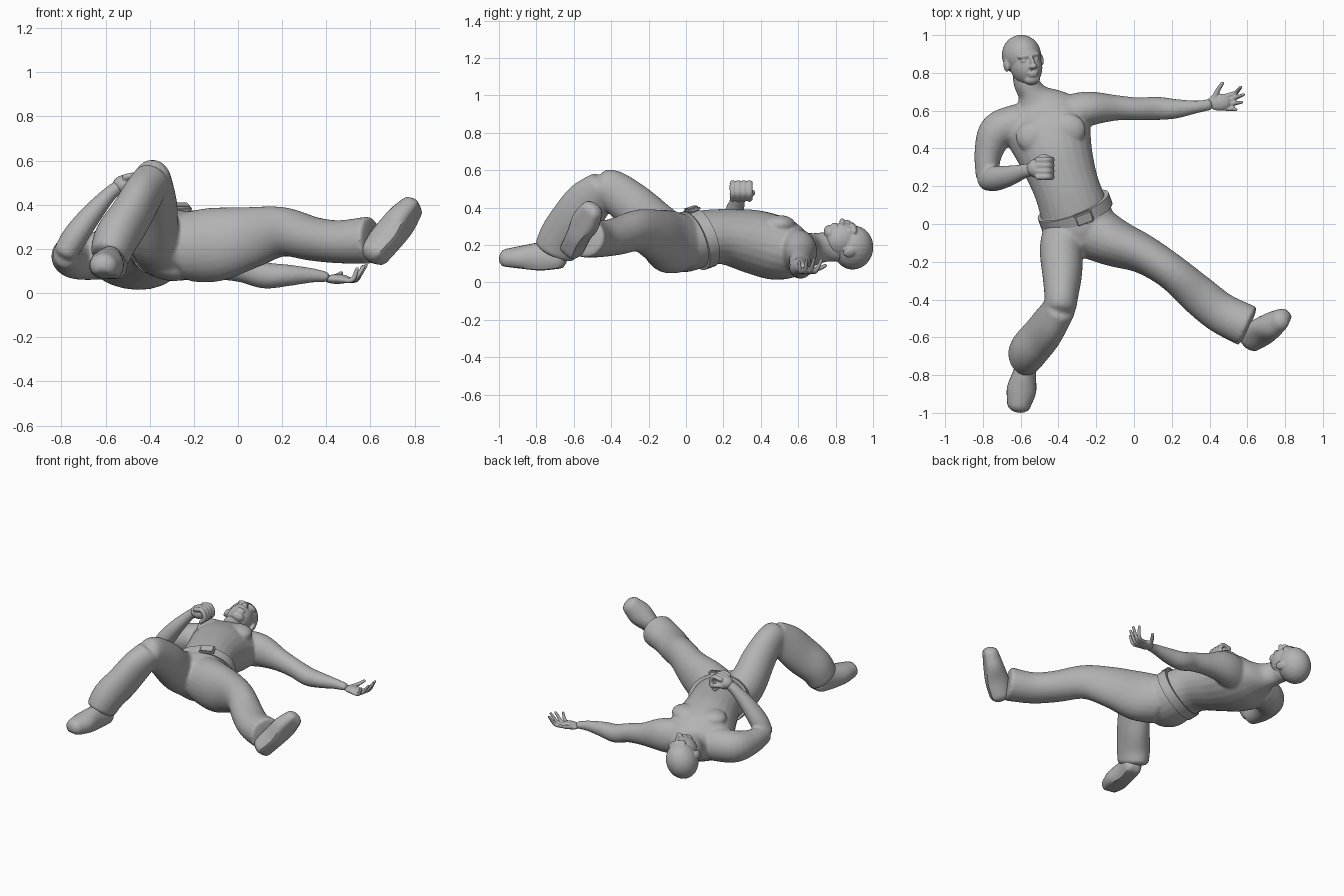
import bpy, bmesh, math
from mathutils import Vector, Matrix

cube = bpy.data.objects.get("Cube")
if cube:
    bpy.data.objects.remove(cube, do_unlink=True)

GREY = (0.45, 0.45, 0.45, 1)
mat = bpy.data.materials.new("plain grey")
mat.use_nodes = True
mat.diffuse_color = GREY
mat.node_tree.nodes["Principled BSDF"].inputs["Base Color"].default_value = GREY


def spline(stations, steps):
    """Smooth curve through stations of (x, y, z, half width, half depth)."""
    p = [Vector(s) for s in stations]
    p = [2 * p[0] - p[1]] + p + [2 * p[-1] - p[-2]]
    out = []
    for i in range(1, len(p) - 2):
        a, b, c, d = p[i - 1:i + 3]
        for k in range(steps):
            t = k / steps
            out.append((2 * b + (c - a) * t + (2 * a - 5 * b + 4 * c - d) * t ** 2
                        + (3 * b - a - 3 * c + d) * t ** 3) / 2)
    return out + [p[-2]]


def loft(bm, stations, side, cap=0.6, sides=24, steps=5, sole=None):
    """Elliptical tube with rounded ends; sole flattens its underside."""
    pts = spline(stations, steps)
    rows = []
    for i, s in enumerate(pts):
        t = (pts[min(i + 1, len(pts) - 1)].xyz - pts[max(i - 1, 0)].xyz)
        rows.append((s.xyz, t.normalized(), s[3], s[4]))

    def rounded(row, sign):
        c, t, a, b = row
        r = min(a, b) * cap * sign
        return [(c + t * r * math.sin(q), t, a * math.cos(q), b * math.cos(q))
                for q in (0.5, 1.0, 1.3, 1.5)]
    if cap:
        rows = rounded(rows[0], -1)[::-1] + rows + rounded(rows[-1], 1)
    rings = []
    for c, t, a, b in rows:
        u = Vector(side)
        u = (u - t * u.dot(t)).normalized()
        v = t.cross(u)
        ring = []
        for k in range(sides):
            q = math.tau * k / sides
            h = math.sin(q) if sole is None else max(math.sin(q), -sole)
            ring.append(bm.verts.new(c + u * a * math.cos(q) + v * b * h))
        rings.append(ring)
    for r, s in zip(rings, rings[1:]):
        for k in range(sides):
            n = (k + 1) % sides
            bm.faces.new((r[k], r[n], s[n], s[k]))
    bm.faces.new(rings[0][::-1])
    bm.faces.new(rings[-1])


def ball(bm, loc, radii, frame=Matrix()):
    m = frame @ Matrix.Translation(loc) @ Matrix.Diagonal((*radii, 1))
    bmesh.ops.create_uvsphere(bm, u_segments=24, v_segments=16, radius=1, matrix=m)


def frame_from(origin, x, y, z):
    m = Matrix((x, y, z)).transposed().to_4x4()
    m.translation = origin
    return m


def finish(bm, name, voxel=None, smooth=4):
    """Make the object; a voxel size fuses overlapping pieces into one skin."""
    bmesh.ops.recalc_face_normals(bm, faces=bm.faces)
    for f in bm.faces:
        f.smooth = True
    me = bpy.data.meshes.new(name)
    bm.to_mesh(me)
    bm.free()
    me.materials.append(mat)
    ob = bpy.data.objects.new(name, me)
    bpy.context.collection.objects.link(ob)
    if voxel:
        mod = ob.modifiers.new("fuse", 'REMESH')
        mod.mode = 'VOXEL'
        mod.voxel_size = voxel
        mod.use_smooth_shade = True
        mod = ob.modifiers.new("soften", 'SMOOTH')
        mod.factor = 0.5
        mod.iterations = smooth
    else:
        bpy.context.view_layer.objects.active = ob
        ob.select_set(True)
        bpy.ops.object.shade_smooth_by_angle(angle=math.radians(40))
        ob.select_set(False)


X, Y = (1, 0, 0), (0, 1, 0)

# Torso with neck, chest muscles and both arms
bm = bmesh.new()
loft(bm, [(-.31, .02, .22, .18, .15), (-.32, .08, .235, .18, .15), (-.36, .2, .245, .175, .148),
          (-.41, .35, .22, .195, .17), (-.45, .48, .185, .225, .172), (-.48, .56, .17, .23, .15),
          (-.51, .63, .17, .16, .105), (-.54, .69, .18, .08, .085), (-.57, .75, .19, .068, .08),
          (-.58, .82, .19, .065, .08)], (1, .23, 0))
for loc in ((-.35, .5, .31), (-.53, .46, .31)):
    ball(bm, loc, (.095, .085, .05))
loft(bm, [(-.36, .58, .17, .1, .12), (-.24, .61, .165, .092, .11), (-.1, .615, .135, .068, .075),
          (.02, .61, .11, .06, .062), (.12, .612, .08, .062, .06), (.22, .61, .08, .052, .05),
          (.33, .62, .08, .034, .034), (.4, .632, .073, .03, .024)], Y)
loft(bm, [(-.6, .54, .17, .1, .11), (-.72, .49, .165, .1, .105), (-.77, .38, .165, .075, .085),
          (-.78, .25, .175, .058, .066)], X)
loft(bm, [(-.78, .235, .185, .058, .055), (-.735, .24, .26, .066, .058),
          (-.66, .255, .36, .055, .048), (-.58, .28, .45, .038, .034),
          (-.54, .29, .48, .036, .032)], Y)
finish(bm, "torso_and_arms", .009, 6)

# Head, turned a little toward its left
up = Vector((-.18, .98, 0)).normalized()
fwd = Vector((.35, .06, .93))
fwd = (fwd - up * fwd.dot(up)).normalized()
head = frame_from((-.585, .875, .205), fwd.cross(up), fwd, up)
bm = bmesh.new()
ball(bm, (0, -.02, .02), (.102, .12, .108), head)
ball(bm, (0, .02, -.045), (.083, .095, .1), head)
ball(bm, (0, .07, -.115), (.045, .035, .03), head)
ball(bm, (0, .09, .012), (.066, .027, .018), head)
ball(bm, (0, .118, -.03), (.012, .022, .035), head)
ball(bm, (0, .12, -.05), (.022, .028, .014), head)
ball(bm, (0, .105, -.083), (.03, .016, .008), head)
ball(bm, (0, .104, -.096), (.026, .015, .008), head)
for s in (-1, 1):
    ball(bm, (s * .1, -.01, -.02), (.012, .026, .034), head)
    ball(bm, (s * .036, .09, -.012), (.018, .018, .01), head)
finish(bm, "head", .006, 3)

# Open hand, palm up
bm = bmesh.new()
ball(bm, (.45, .645, .063), (.062, .045, .022))
tips = ((.565, .725, .12), (.58, .685, .125), (.57, .645, .12), (.54, .605, .11))
for i, tip in enumerate(tips):
    y = .672 - i * .02
    mid = (.535 - i * .006, y * .6 + tip[1] * .4, .06)
    loft(bm, [(.46, y, .06, .012, .012), (*mid, .012, .012), (*tip, .009, .009)], Y, 1, 10)
loft(bm, [(.42, .66, .065, .016, .016), (.445, .71, .075, .013, .013),
          (.468, .745, .09, .01, .01)], X, 1, 10)
finish(bm, "open_hand", .005, 2)

# Fist with curled fingers
bm = bmesh.new()
ball(bm, (-.51, .295, .49), (.058, .052, .045))
for i in range(4):
    y = .25 + i * .03
    loft(bm, [(x, y, z, .017, .015) for x, z in
              ((-.51, .525), (-.455, .53), (-.435, .48), (-.465, .445))], Y, 1, 10)
loft(bm, [(-.52, .33, .48, .018, .018), (-.48, .355, .48, .016, .016),
          (-.445, .345, .465, .013, .013)], (0, 0, 1), 1, 10)
finish(bm, "fist", .006, 2)

# Trousers: seat, stretched leg, and bent leg in two pieces
bm = bmesh.new()
loft(bm, [(-.32, .08, .235, .185, .152), (-.29, -.02, .215, .195, .162),
          (-.27, -.1, .21, .165, .145)], (.93, .37, 0), .3)
loft(bm, [(-.22, -.04, .21, .15, .16), (-.1, -.1, .22, .128, .168), (.05, -.16, .25, .104, .142),
          (.2, -.255, .277, .095, .113), (.34, -.375, .245, .105, .1), (.46, -.47, .232, .108, .098),
          (.6, -.54, .24, .112, .108)], (.5, .85, 0), .1)
loft(bm, [(-.33, -.03, .21, .15, .15), (-.38, -.13, .27, .12, .135), (-.38, -.27, .4, .105, .122),
          (-.385, -.38, .485, .09, .11), (-.39, -.44, .51, .085, .1)], X)
loft(bm, [(-.39, -.44, .51, .085, .095), (-.44, -.52, .43, .09, .125), (-.49, -.59, .34, .095, .13),
          (-.55, -.66, .25, .1, .122), (-.58, -.7, .17, .092, .115)], X, .3)
finish(bm, "trousers", .01, 8)

# Tilted belt with buckle
n = Vector((-.33, .88, .32)).normalized()
side = Vector((.93, .37, 0))
side = (side - n * side.dot(n)).normalized()
centre = Vector((-.312, .07, .232))
bm = bmesh.new()
loft(bm, [(*(centre + n * d), .2, .165) for d in (-.03, -.01, .01, .03)], side, 0, 40, 1)
finish(bm, "belt")
out = side.cross(n)
buckle = frame_from(centre + out * .165 + side * .03, side, n, out)
bm = bmesh.new()
bmesh.ops.create_cube(bm, size=1, matrix=buckle @ Matrix.Diagonal((.1, .07, .03, 1)))
bmesh.ops.bevel(bm, geom=bm.edges[:], offset=.01, segments=3, affect='EDGES')
finish(bm, "buckle")


# Shoes with flat soles
def shoe(name, heel, toe, side):
    heel, toe = Vector(heel), Vector(toe)
    profile = ((0, .06, .075), (.35, .06, .085), (.7, .078, .07), (1, .062, .055))
    bm = bmesh.new()
    loft(bm, [(*heel.lerp(toe, t), a, b) for t, a, b in profile], side, .7, sole=.75)
    finish(bm, name)


shoe("right_shoe", (-.56, -.68, .13), (-.61, -.96, .125), X)
shoe("left_shoe", (.62, -.61, .18), (.785, -.505, .385), (.3, .7, -.62))
